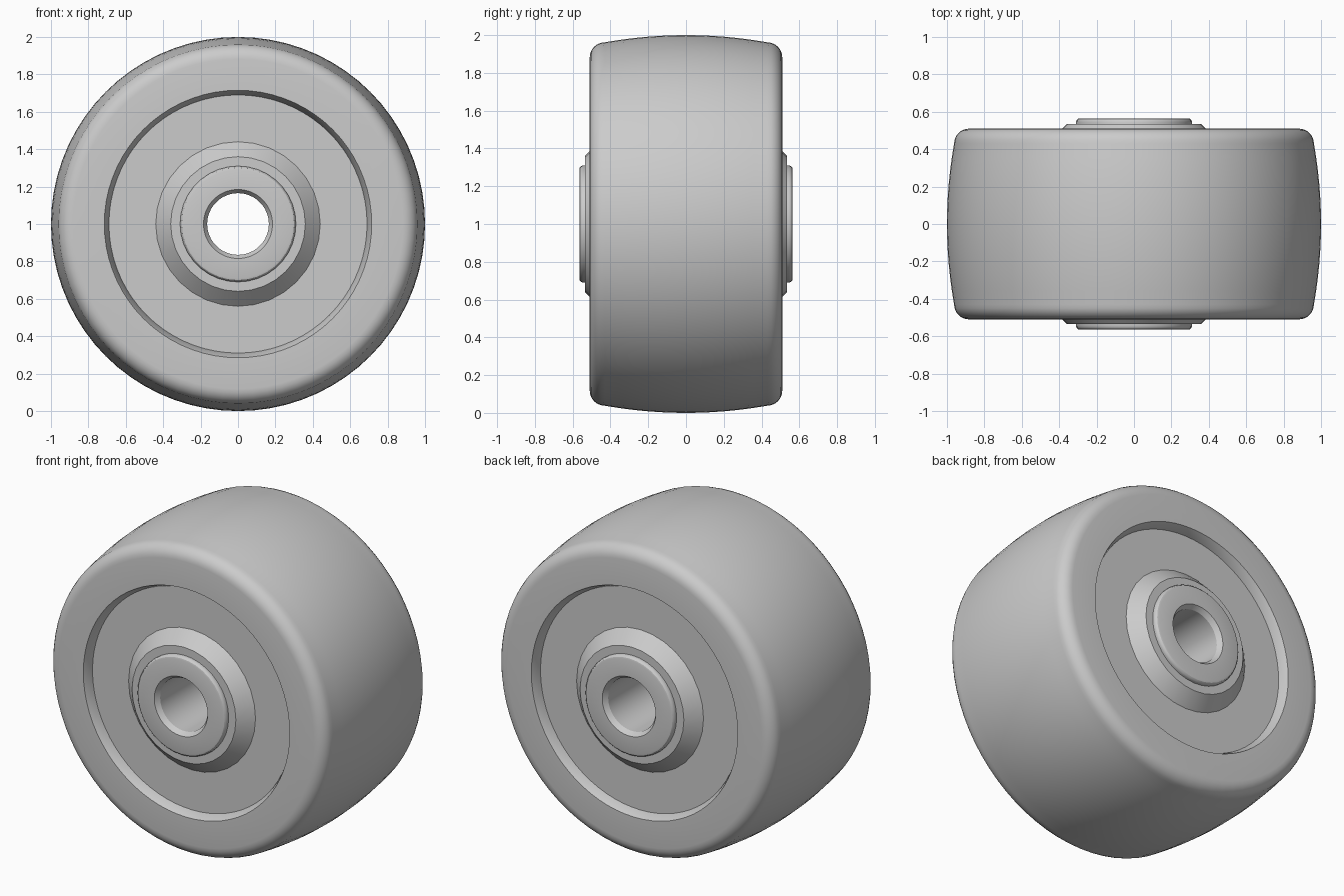
import bpy, bmesh, math

cube = bpy.data.objects.get("Cube")
if cube:
    bpy.data.objects.remove(cube, do_unlink=True)

grey = bpy.data.materials.new("plain_grey")
grey.use_nodes = True
COLOR = (0.6, 0.6, 0.6, 1)
grey.diffuse_color = COLOR
grey.node_tree.nodes["Principled BSDF"].inputs["Base Color"].default_value = COLOR


def arc(r, y, radius, steps):
    """Quarter round from the outer side (+r) to the end face (+y)."""
    angles = [math.pi / 2 * i / steps for i in range(steps + 1)]
    return [(r + radius * math.cos(a), y + radius * math.sin(a)) for a in angles]


def lathe(name, half, segments):
    """Mirror a (radius, y) half profile and spin it around the axle into a closed ring."""
    profile = half + [(r, -y) for r, y in reversed(half) if y > 0]
    bm = bmesh.new()
    rings = []
    for s in range(segments):
        a = math.tau * s / segments
        rings.append([bm.verts.new((r * math.cos(a), y, r * math.sin(a))) for r, y in profile])
    n = len(profile)
    for s in range(segments):
        here, nxt = rings[s], rings[(s + 1) % segments]
        for i in range(n):
            j = (i + 1) % n
            bm.faces.new((here[i], here[j], nxt[j], nxt[i]))
    bmesh.ops.recalc_face_normals(bm, faces=bm.faces)
    mesh = bpy.data.meshes.new(name)
    bm.to_mesh(mesh)
    bm.free()
    mesh.materials.append(grey)
    obj = bpy.data.objects.new(name, mesh)
    obj.location.z = 1
    bpy.context.collection.objects.link(obj)
    bpy.ops.object.select_all(action="DESELECT")
    obj.select_set(True)
    bpy.context.view_layer.objects.active = obj
    bpy.ops.object.shade_smooth_by_angle(angle=math.radians(30))
    return obj


# Crowned tread with rounded shoulders and a tapered recess wall
crown = [(1 - 0.038 * (i / 6) ** 2, 0.43 * i / 6) for i in range(6)]
lathe("tyre", crown + arc(0.882, 0.43, 0.08, 6) + [(0.715, 0.51), (0.69, 0.455)], 72)

# Recessed disc rising into a conical boss
lathe("wheel_hub", [(0.70, 0.455), (0.44, 0.455), (0.36, 0.535), (0.30, 0.535)], 32)

# Bearing sleeve with a rounded rim and chamfered through bore
lathe("axle_bushing", [(0.31, 0.50)] + arc(0.29, 0.545, 0.02, 3)
      + [(0.185, 0.565), (0.165, 0.535)], 36)
